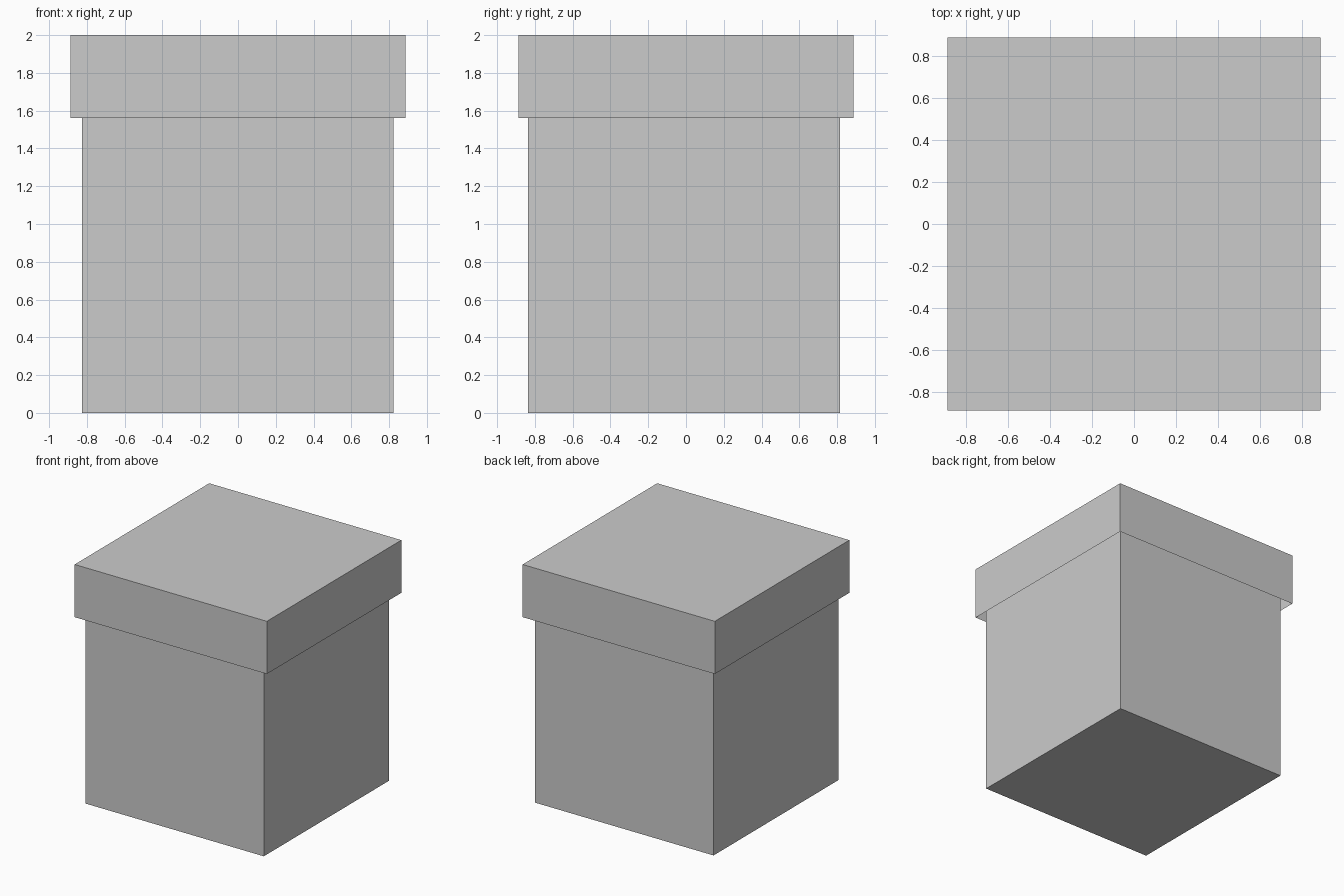
import bpy, bmesh
from mathutils import Matrix, Vector

if "Cube" in bpy.data.objects:
    bpy.data.objects.remove(bpy.data.objects["Cube"])


def open_box(name, lo, hi, open_side):
    """Thin-walled box between two corners with one z side left open (+1 top, -1 bottom)."""
    lo, hi = Vector(lo), Vector(hi)
    bm = bmesh.new()
    bmesh.ops.create_cube(bm, size=1)
    bm.normal_update()
    gone = [f for f in bm.faces if f.normal.z * open_side > 0.5]
    bmesh.ops.delete(bm, geom=gone, context='FACES_ONLY')
    size = hi - lo
    bm.transform(Matrix.Translation((lo + hi) / 2) @ Matrix.Diagonal((*size, 1)))
    mesh = bpy.data.meshes.new(name)
    bm.to_mesh(mesh)
    bm.free()
    obj = bpy.data.objects.new(name, mesh)
    bpy.context.collection.objects.link(obj)
    return obj


# box body, open at the top and reaching up inside the lid
open_box("box_body", (-0.826, -0.836, 0), (0.824, 0.816, 1.65), 1)

# overhanging lid, hollow from below
open_box("box_lid", (-0.888, -0.888, 1.56), (0.888, 0.888, 2.0), -1)
